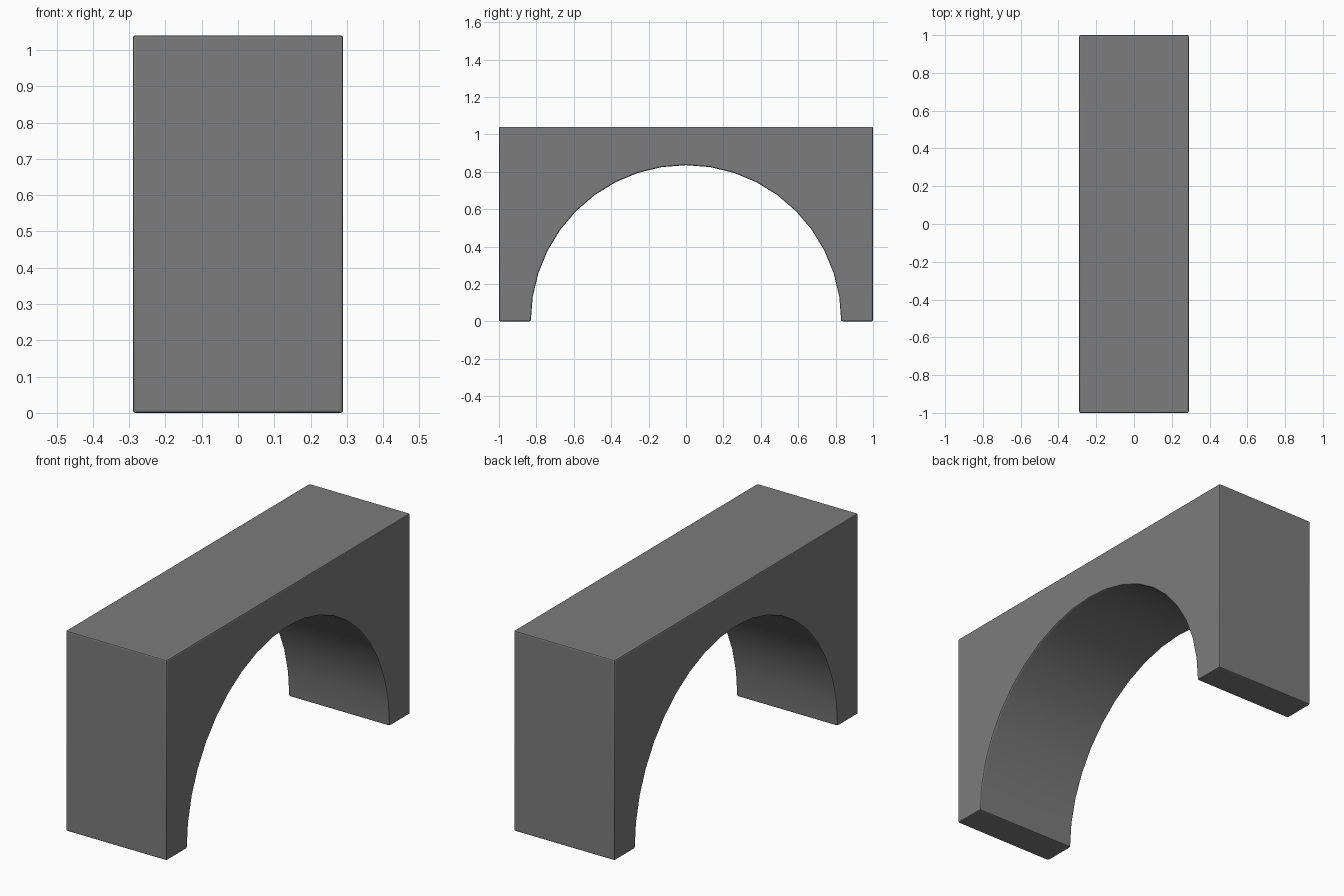
import bpy, bmesh, math

if "Cube" in bpy.data.objects:
    bpy.data.objects.remove(bpy.data.objects["Cube"])

HALF_W, HALF_L, HEIGHT = 0.29, 1.0, 1.04
ARCH_Y, ARCH_Z, SEGMENTS = 0.83, 0.835, 20

# Side profile: outer rectangle with a half-round opening
profile = [(-HALF_L, 0), (-HALF_L, HEIGHT), (HALF_L, HEIGHT), (HALF_L, 0)]
for i in range(SEGMENTS + 1):
    a = math.pi * i / SEGMENTS
    profile.append((ARCH_Y * math.cos(a), ARCH_Z * math.sin(a)))

# Extrude the profile across the width
bm = bmesh.new()
face = bm.faces.new([bm.verts.new((-HALF_W, y, z)) for y, z in profile])
ext = bmesh.ops.extrude_face_region(bm, geom=[face])
new_verts = [g for g in ext["geom"] if isinstance(g, bmesh.types.BMVert)]
bmesh.ops.translate(bm, verts=new_verts, vec=(2 * HALF_W, 0, 0))
bmesh.ops.recalc_face_normals(bm, faces=bm.faces)
mesh = bpy.data.meshes.new("arch_block")
bm.to_mesh(mesh)
bm.free()

arch = bpy.data.objects.new("arch_block", mesh)
bpy.context.collection.objects.link(arch)

# Single grey colour
grey = bpy.data.materials.new("grey")
grey.diffuse_color = (0.2, 0.2, 0.2, 1)
grey.use_nodes = True
grey.node_tree.nodes["Principled BSDF"].inputs["Base Color"].default_value = grey.diffuse_color
mesh.materials.append(grey)

# Slightly softened edges, smooth vault
bevel = arch.modifiers.new("soft_edges", "BEVEL")
bevel.width = 0.007
bevel.segments = 2
bevel.limit_method = 'ANGLE'
bevel.angle_limit = math.radians(40)

bpy.context.view_layer.objects.active = arch
arch.select_set(True)
bpy.ops.object.modifier_apply(modifier="soft_edges")
bpy.ops.object.shade_smooth_by_angle(angle=math.radians(20))
